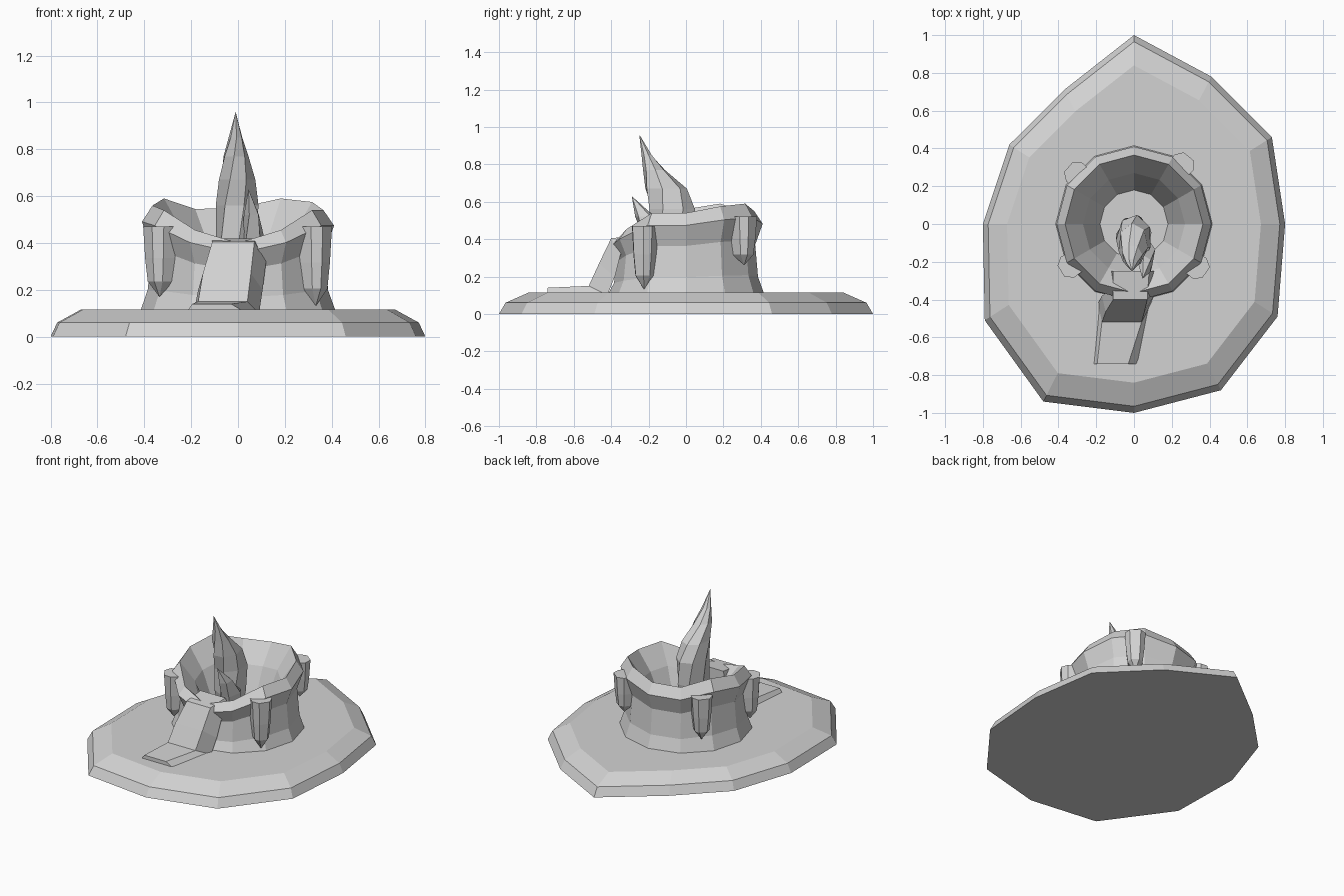
import bpy, bmesh
from math import sin, cos, pi, radians
from mathutils import Vector

old = bpy.data.objects.get("Cube")
if old:
    bpy.data.objects.remove(old, do_unlink=True)

GREY = (0.65, 0.65, 0.65, 1)
stone = bpy.data.materials.new("plain grey")
stone.use_nodes = True
stone.diffuse_color = GREY
stone.node_tree.nodes["Principled BSDF"].inputs["Base Color"].default_value = GREY


def loft(name, rings, tip=None):
    """Skin matching rings of points, closing the ends with a face or a tip."""
    bm = bmesh.new()
    rows = [[bm.verts.new(p) for p in ring] for ring in rings]
    n = len(rows[0])
    for a, b in zip(rows, rows[1:]):
        for i in range(n):
            j = (i + 1) % n
            bm.faces.new((a[i], a[j], b[j], b[i]))
    bm.faces.new(rows[0][::-1])
    if tip:
        top = bm.verts.new(tip)
        for i in range(n):
            bm.faces.new((rows[-1][i], rows[-1][(i + 1) % n], top))
    else:
        bm.faces.new(rows[-1])
    bmesh.ops.recalc_face_normals(bm, faces=bm.faces)
    mesh = bpy.data.meshes.new(name)
    bm.to_mesh(mesh)
    bm.free()
    mesh.materials.append(stone)
    obj = bpy.data.objects.new(name, mesh)
    bpy.context.collection.objects.link(obj)
    return obj


def oval(cx, cy, z, rx, ry, n, turn=0.0):
    return [(cx + rx * cos(turn + 2 * pi * i / n),
             cy + ry * sin(turn + 2 * pi * i / n), z) for i in range(n)]


# Ground slab: uneven outline with a two-step bevel
outline = [(0.8, 0), (0.73, 0.46), (0.41, 0.78), (0, 1), (-0.37, 0.71), (-0.66, 0.42),
           (-0.8, 0), (-0.79, -0.51), (-0.48, -0.94), (0, -1), (0.46, -0.88), (0.76, -0.49)]
loft("ground_slab", [[(x * s, y * s, z) for x, y in outline]
                     for s, z in ((1, 0), (0.965, 0.06), (0.84, 0.115))])

# Crater wall: hollow ring whose rim dips at the front
rim = [0.54, 0.575, 0.59, 0.55, 0.545, 0.59, 0.56, 0.54, 0.455, 0.40, 0.455, 0.54]
FLOOR, FOOT = 0.2, 0.1


def crater_ring(radius, part, base=FOOT):
    return [(radius * cos(i * pi / 6), radius * sin(i * pi / 6),
             base + (h - base) * part) for i, h in enumerate(rim)]


loft("crater_wall", [
    crater_ring(0.42, 0), crater_ring(0.385, 0.22), crater_ring(0.37, 0.6),
    crater_ring(0.41, 0.85), crater_ring(0.365, 1),
    crater_ring(0.27, 0.62, FLOOR), crater_ring(0.18, 0, FLOOR)])

# Flow spilling over the front lip: left, right, top y/z, under y/z
flow = [(-0.11, 0.08, -0.25, 0.42, -0.25, 0.30),
        (-0.11, 0.07, -0.40, 0.405, -0.35, 0.32),
        (-0.15, 0.055, -0.465, 0.27, -0.38, 0.20),
        (-0.17, 0.04, -0.52, 0.15, -0.42, 0.10),
        (-0.195, -0.03, -0.74, 0.14, -0.74, 0.11)]
loft("front_flow", [[(l, ty, tz), (r, ty, tz), (r + 0.05, by, bz), (l - 0.02, by, bz)]
                    for l, r, ty, tz, by, bz in flow])


# Drips hanging from the rim
def drip(name, degrees, top, bottom):
    a = radians(degrees)
    out, side = Vector((cos(a), sin(a), 0)), Vector((-sin(a), cos(a), 0))
    shape = [(-0.06, -0.06), (0.02, -0.065), (0.06, -0.035),
             (0.06, 0.035), (0.02, 0.065), (-0.06, 0.06)]
    rings = []
    for drop, scale in ((0, 1), (0.45, 0.88), (0.78, 0.72)):
        z = Vector((0, 0, top + (bottom - top) * drop))
        rings.append([out * (0.4 + d * scale) + side * w * scale + z for d, w in shape])
    loft(name, rings, out * 0.4 + Vector((0, 0, bottom)))


drip("front_left_drip", -34, 0.47, 0.13)
drip("front_right_drip", 213, 0.47, 0.17)
drip("back_right_drip", 139, 0.5, 0.2)
drip("back_left_drip", 51, 0.52, 0.26)

# Main flame leaning forward
flame = [(0, -0.07, 0.2, 0.07, 0.08), (0, -0.075, 0.4, 0.095, 0.12),
         (0, -0.075, 0.56, 0.095, 0.125), (-0.005, -0.11, 0.67, 0.08, 0.115),
         (-0.01, -0.17, 0.77, 0.055, 0.06), (-0.01, -0.21, 0.85, 0.03, 0.028)]
loft("main_flame", [oval(*s, 7, 0.25 * i) for i, s in enumerate(flame)],
     (-0.01, -0.25, 0.96))

# Small flame beside it
small = [(0.06, -0.14, 0.2, 0.04, 0.06), (0.065, -0.16, 0.42, 0.05, 0.09),
         (0.06, -0.22, 0.52, 0.035, 0.055)]
loft("small_flame", [oval(*s, 5, 0.3 * i) for i, s in enumerate(small)],
     (0.045, -0.29, 0.63))
